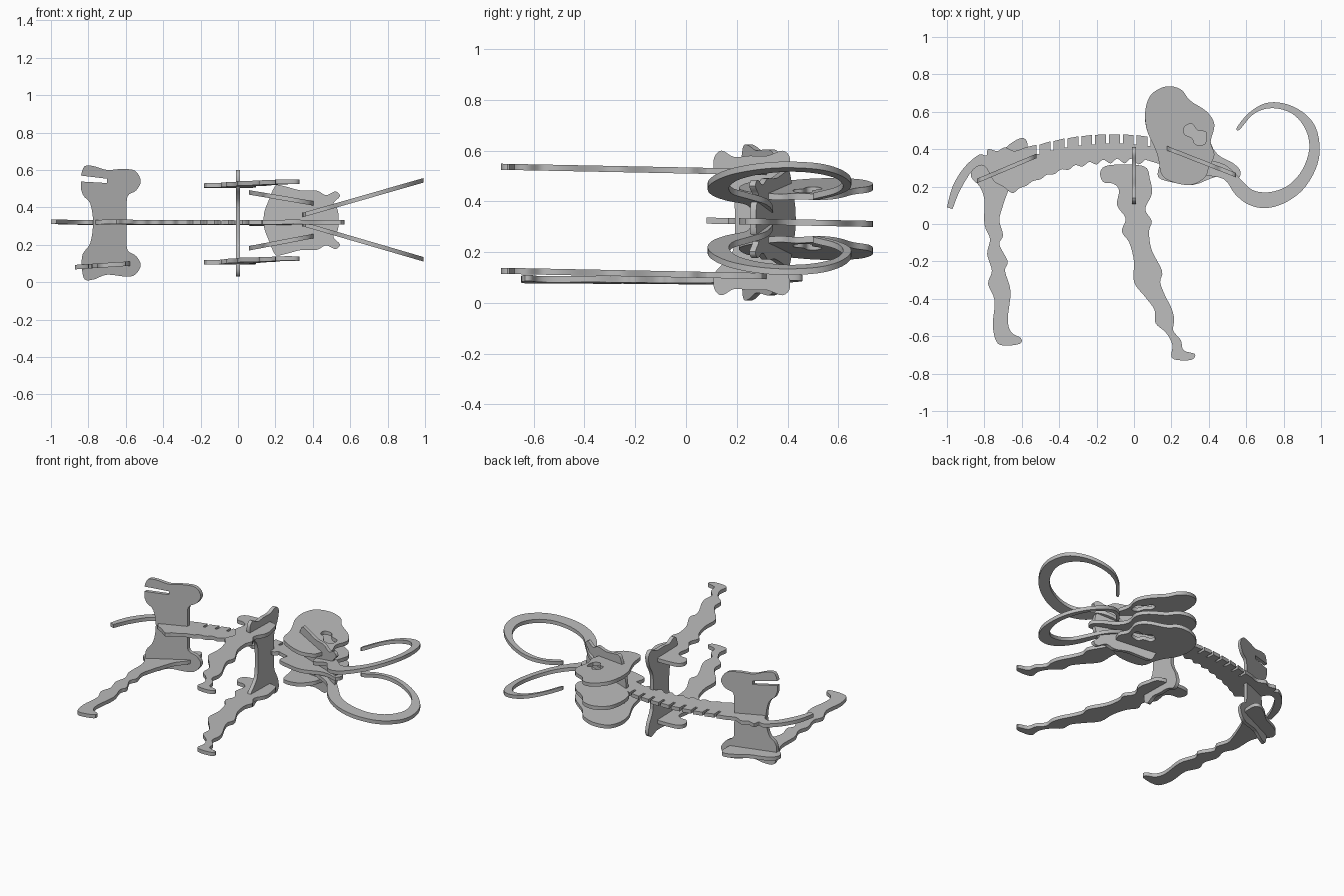
import bpy
from mathutils import Vector

THICK = 0.024

old_cube = bpy.data.objects.get("Cube")
if old_cube:
    bpy.data.objects.remove(old_cube, do_unlink=True)

# One plain grey board material
board = bpy.data.materials.new("grey_board")
board.use_nodes = True
GREY = (0.5, 0.5, 0.5, 1)
board.diffuse_color = GREY
board.node_tree.nodes["Principled BSDF"].inputs["Base Color"].default_value = GREY


def rounded(points, closed=True, steps=4):
    """Pass a smooth curve through the given outline points."""
    pts = [Vector(p) for p in points]
    count = len(pts)
    result = []
    for i in range(count if closed else count - 1):
        if closed:
            a, b, c, d = (pts[(i + k) % count] for k in (-1, 0, 1, 2))
        else:
            a, b, c, d = (pts[min(max(i + k, 0), count - 1)] for k in (-1, 0, 1, 2))
        for s in range(steps):
            t = s / steps
            result.append(b + (c - a) * t / 2
                          + (a * 2 - b * 5 + c * 4 - d) * t * t / 2
                          + (b * 3 - a - c * 3 + d) * t ** 3 / 2)
    if not closed:
        result.append(pts[-1])
    return result


def mirrored(half, centre):
    """Complete a half outline by reflecting it across the body plane."""
    return half + [(u, 2 * centre - v) for u, v in reversed(half)]


def plate(name, outlines, place):
    """Cut a flat board from outlines (later ones are holes) and place it."""
    curve = bpy.data.curves.new(name + "_outline", "CURVE")
    curve.dimensions = "2D"
    curve.fill_mode = "BOTH"
    curve.extrude = THICK / 2
    for outline in outlines:
        spline = curve.splines.new("POLY")
        spline.points.add(len(outline) - 1)
        for point, (u, v) in zip(spline.points, outline):
            point.co = (u, v, 0, 1)
        spline.use_cyclic_u = True
    helper = bpy.data.objects.new(name + "_helper", curve)
    bpy.context.collection.objects.link(helper)
    graph = bpy.context.evaluated_depsgraph_get()
    mesh = bpy.data.meshes.new_from_object(helper.evaluated_get(graph))
    bpy.data.objects.remove(helper, do_unlink=True)
    for vertex in mesh.vertices:
        vertex.co = place(*vertex.co)
    mesh.name = name
    mesh.materials.clear()
    mesh.materials.append(board)
    obj = bpy.data.objects.new(name, mesh)
    bpy.context.collection.objects.link(obj)
    bpy.context.view_layer.objects.active = obj
    obj.select_set(True)
    bpy.ops.object.mode_set(mode="EDIT")
    bpy.ops.mesh.select_all(action="SELECT")
    bpy.ops.mesh.remove_doubles(threshold=0.0001)
    bpy.ops.mesh.normals_make_consistent(inside=False)
    bpy.ops.object.mode_set(mode="OBJECT")
    bpy.ops.object.shade_smooth_by_angle()
    obj.select_set(False)


def lying(height, slope_x=0.0, slope_y=0.0):
    """Placement of a board lying nearly flat."""
    return lambda u, v, w: (u, v, height + slope_x * u + slope_y * v + w)


def crossing(depth, slope):
    """Placement of a board standing across the body."""
    return lambda u, v, w: (u, depth + slope * u + w, v)


# Spine with tail, notched ridge, bumpy underside and middle skull
back = lambda x: 0.48 - 0.35 * (x + 0.12) ** 2
belly = lambda x: 0.335 - 0.5 * (x + 0.05) ** 2
tail_top = [(-1, .09), (-.97, .2), (-.91, .3), (-.83, .37), (-.79, .365),
            (-.78, .4), (-.73, .39), (-.69, .41), (-.64, .39), (-.58, .41)]
skull = [(.07, .5), (.06, .6), (.09, .69), (.17, .735), (.25, .72), (.3, .66),
         (.39, .6), (.43, .53), (.41, .44)]
snout = [(.45, .37), (.53, .325), (.57, .28), (.55, .235), (.49, .25),
         (.43, .25), (.32, .21), (.22, .22), (.13, .25), (.14, .32)]
ridge = []
for i in range(9):
    x = -0.52 + i * 0.074
    ridge += [(x, back(x)), (x, back(x) - .05), (x + .016, back(x) - .05),
              (x + .016, back(x))]
bumps = []
for i in range(10):
    x = 0.06 - i * 0.075
    bumps += [(x, belly(x) + .015), (x - .035, belly(x) - .01)]
tail_under = [(-.7, .2), (-.75, .23), (-.8, .31), (-.86, .29), (-.93, .18),
              (-.97, .08)]
spine = (rounded(tail_top, False) + ridge
         + rounded([(.12, .45)] + skull + snout, False)
         + rounded(bumps + tail_under, False))
plate("spine", [spine], lying(0.326, 0, -0.02))

# Outer skull boards with eye holes
cheek = [(.43, .37), (.4, .3), (.38, .25), (.31, .21), (.22, .22), (.15, .26),
         (.13, .35), (.11, .41)]
eye = [(.27, .52), (.31, .535), (.34, .5), (.385, .49), (.38, .43), (.33, .425),
       (.31, .46), (.27, .48)]
for side, height, slope in (("left", .49, -.17), ("right", .17, .19)):
    plate("skull_" + side, [rounded(skull + cheek), rounded(eye)],
          lying(height, slope))

# Face board crossing the three skull boards
face = mirrored([(.14, .37), (.165, .44), (.19, .5), (.21, .52), (.26, .51),
                 (.34, .49), (.42, .49), (.47, .465), (.52, .485), (.545, .46),
                 (.51, .42), (.535, .38)], .331)
plate("face", [rounded(face)], crossing(0.474, -0.39))

# Curled tusks
tusk = [(.36, .34), (.36, .27), (.48, .24), (.54, .16), (.61, .105), (.7, .085),
        (.8, .11), (.9, .18), (.97, .29), (.993, .4), (.97, .52), (.9, .6),
        (.8, .645), (.7, .645), (.61, .59), (.55, .515), (.565, .505),
        (.63, .58), (.7, .615), (.78, .615), (.86, .58), (.92, .5), (.937, .4),
        (.9, .29), (.83, .21), (.75, .175), (.68, .17), (.62, .19), (.56, .25),
        (.48, .32)]
plate("tusk_left", [rounded(tusk)], lying(.26, .287))
plate("tusk_right", [rounded(tusk)], lying(.412, -.292))

# Shoulder board, outlined in depth and height
shoulder = mirrored([(.19, .4), (.16, .46), (.115, .51), (.11, .57), (.14, .6),
                     (.19, .575), (.25, .58), (.32, .58), (.38, .6), (.41, .57),
                     (.4, .51), (.37, .45), (.36, .4)], .315)
half = len(shoulder) // 2
ring = shoulder[:half] + shoulder[half:]
plate("shoulder", [rounded(ring)], lambda u, v, w: (w, u, v))

# Hip board with the open slot of the absent leg
hip_front = [(-.7, .53), (-.84, .538), (-.84, .5), (-.825, .46), (-.79, .42),
             (-.775, .32), (-.79, .21), (-.83, .15), (-.835, .08), (-.82, .015),
             (-.77, .015), (-.7, .04), (-.6, .03), (-.55, .04), (-.52, .09),
             (-.545, .14), (-.59, .17), (-.595, .24)]
hip_back = [(-.595, .38), (-.59, .46), (-.545, .49), (-.52, .54), (-.55, .595),
            (-.62, .605), (-.7, .6), (-.77, .62), (-.82, .62), (-.84, .57)]
hip = hip_front[:2] + rounded(hip_front[2:] + hip_back, False) + [(-.7, .553)]
plate("hip", [hip], crossing(0.583, 0.42))

# Front legs
front_leg = [(-.13, .315), (-.18, .28), (-.165, .225), (-.11, .215), (-.08, .18),
             (-.09, .1), (-.045, .03), (-.065, -.04), (-.025, -.1), (0, -.2),
             (0, -.31), (.06, -.39), (.11, -.46), (.115, -.53), (.17, -.58),
             (.205, -.645), (.2, -.71), (.24, -.728), (.31, -.725), (.325, -.695),
             (.265, -.675), (.25, -.62), (.21, -.57), (.215, -.51), (.2, -.45),
             (.165, -.38), (.14, -.31), (.15, -.25), (.095, -.14), (.08, -.04),
             (.095, .015), (.06, .08), (.095, .16), (.085, .24), (.05, .31)]
for side, height in (("left", .522), ("right", .112)):
    plate("front_leg_" + side, [rounded(front_leg)], lying(height, 0, -.02))

# Single hind leg
hind_leg = [(-.87, .25), (-.825, .2), (-.8, .13), (-.8, 0), (-.77, -.08),
            (-.785, -.16), (-.76, -.25), (-.78, -.32), (-.745, -.41),
            (-.755, -.54), (-.735, -.63), (-.69, -.65), (-.61, -.64),
            (-.605, -.61), (-.655, -.58), (-.675, -.51), (-.66, -.36),
            (-.69, -.25), (-.675, -.2), (-.72, -.11), (-.7, -.06), (-.72, .02),
            (-.7, .1), (-.675, .17), (-.64, .25), (-.58, .32), (-.57, .43),
            (-.6, .46), (-.66, .43), (-.72, .38), (-.81, .34), (-.86, .3)]
plate("hind_leg_right", [rounded(hind_leg)], lying(.137, .065))
